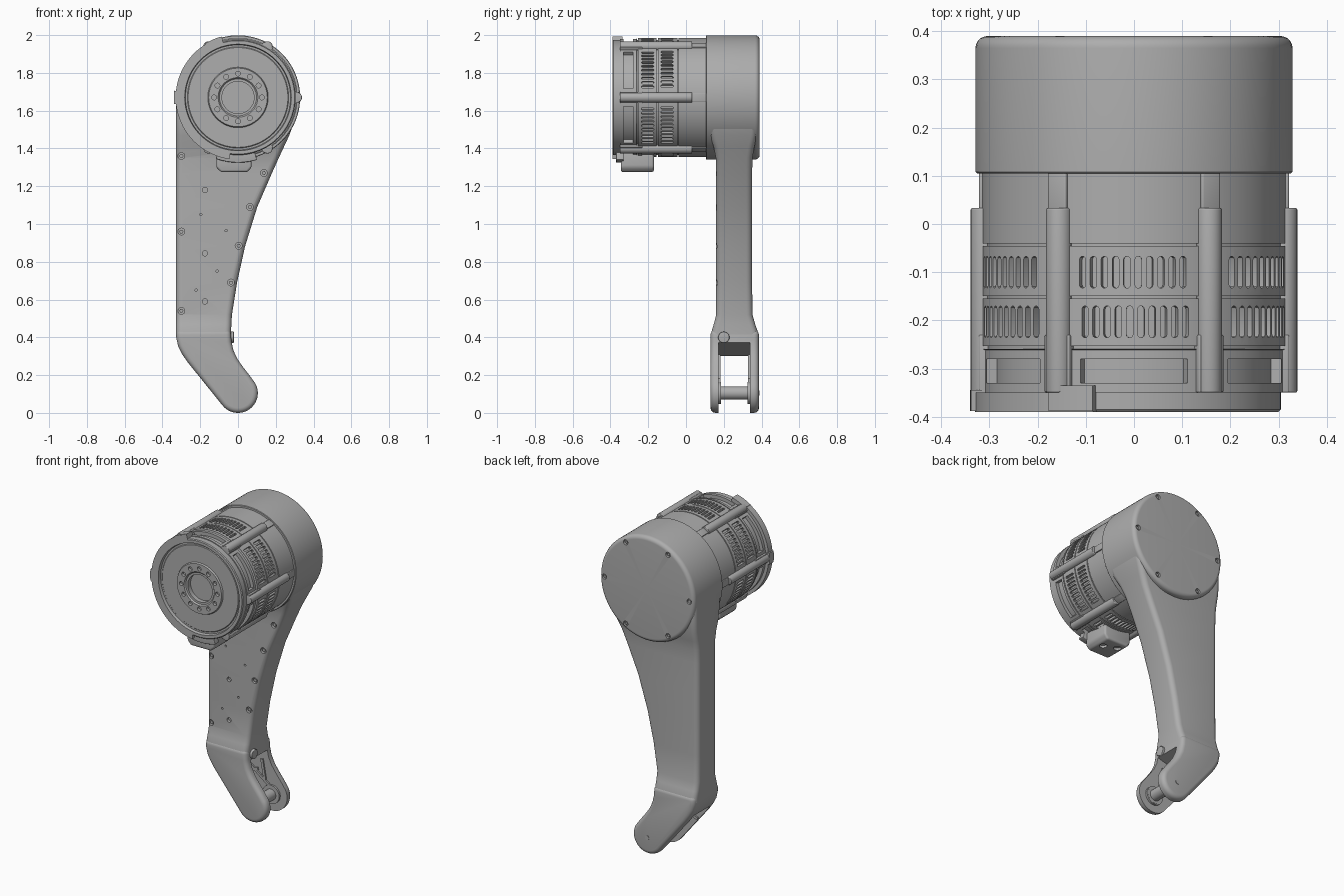
import bpy, bmesh
from math import sin, cos, pi, radians
from mathutils import Matrix, Vector

if "Cube" in bpy.data.objects:
    bpy.data.objects.remove(bpy.data.objects["Cube"])

GREY = (0.42, 0.42, 0.42, 1)
metal = bpy.data.materials.new("grey metal")
metal.use_nodes = True
metal.diffuse_color = GREY
metal.node_tree.nodes["Principled BSDF"].inputs["Base Color"].default_value = GREY

HUB_Z = 1.67     # height of the motor axis
PIN_Z = 0.105    # height of the lower pin


def finish(bm, name, bevel=0, cutter=None):
    """Turn a bmesh into a shaded object, with optional bevel and cut."""
    bmesh.ops.remove_doubles(bm, verts=bm.verts, dist=1e-5)
    bmesh.ops.recalc_face_normals(bm, faces=bm.faces)
    mesh = bpy.data.meshes.new(name)
    bm.to_mesh(mesh)
    bm.free()
    ob = bpy.data.objects.new(name, mesh)
    bpy.context.collection.objects.link(ob)
    mesh.materials.append(metal)
    if bevel:
        mod = ob.modifiers.new("bevel", 'BEVEL')
        mod.width, mod.segments = bevel, 4
        mod.limit_method, mod.angle_limit = 'ANGLE', radians(40)
    if cutter:
        mod = ob.modifiers.new("cut", 'BOOLEAN')
        mod.operation, mod.solver, mod.object = 'DIFFERENCE', 'EXACT', cutter
    if bevel or cutter:
        graph = bpy.context.evaluated_depsgraph_get()
        ob.data = bpy.data.meshes.new_from_object(ob.evaluated_get(graph))
        ob.modifiers.clear()
    if cutter:
        bpy.data.objects.remove(cutter)
    bpy.ops.object.select_all(action='DESELECT')
    ob.select_set(True)
    bpy.context.view_layer.objects.active = ob
    bpy.ops.object.shade_smooth_by_angle(angle=radians(35))
    return ob


def prism(bm, pts, y0, y1, m=Matrix()):
    """Outline in x, z extruded along y."""
    a, b = ([bm.verts.new(m @ Vector((x, y, z))) for x, z in pts] for y in (y0, y1))
    bm.faces.new(a)
    bm.faces.new(b[::-1])
    for i in range(len(a)):
        j = (i + 1) % len(a)
        bm.faces.new((a[i], b[i], b[j], a[j]))


def arc(cx, cz, r, a0, a1, n):
    return [(cx + r * cos(radians(a0 + (a1 - a0) * i / n)),
             cz + r * sin(radians(a0 + (a1 - a0) * i / n))) for i in range(n + 1)]


def disc(x, z, r, n=24):
    return arc(x, z, r, 0, 360 - 360 / n, n - 1)


def band(a0, a1, r0, r1, n=16):
    return arc(0, HUB_Z, r1, a0, a1, n) + arc(0, HUB_Z, r0, a1, a0, n)


def lathe(bm, profile, cx, cz, steps=96):
    """Spin a (radius, y) profile around a line along y."""
    vs = [bm.verts.new((cx + r, y, cz)) for r, y in profile]
    es = [bm.edges.new(p) for p in zip(vs, vs[1:])]
    bmesh.ops.spin(bm, geom=vs + es, cent=(cx, 0, cz), axis=(0, 1, 0),
                   angle=2 * pi, steps=steps)


def radial(ang, r, y):
    """Frame whose x is tangent, y points outward and z runs along the axis."""
    c, s = cos(radians(ang)), sin(radians(ang))
    return Matrix(((-s, c, 0, r * c), (0, 0, 1, y), (c, s, 0, HUB_Z + r * s), (0, 0, 0, 1)))


# Motor body: vents, side windows and bolt holes are cut into one turned shape
cuts = bmesh.new()
for k in range(6):
    mid = 30 + 60 * k
    for y, shift in ((-0.1, 0.5), (-0.203, -0.5)):
        slot = arc(0, 0.026, 0.007, 0, 180, 5) + arc(0, -0.026, 0.007, 180, 360, 5)
        for i in range(10):
            prism(cuts, slot, -0.018, 0.03, radial(mid + (i - 4.5) * 4.3 + shift, 0.315, y))
    prism(cuts, band(mid - 21, mid + 21, 0.288, 0.35), -0.33, -0.28)
for x, z in disc(0, HUB_Z, 0.126, 12):
    prism(cuts, disc(x, z, 0.013, 12), -0.41, -0.368)
cutter = finish(cuts, "motor_cutter")
cutter.hide_render = True

body = bmesh.new()
groove = [(0.315, 0), (0.305, 0), (0.305, -0.006), (0.315, -0.006)]
profile = [(0, 0.12), (0.315, 0.12)]
for y in (-0.04, -0.149, -0.253):
    profile += [(r, y + d) for r, d in groove]
profile += [(0.31, -0.262), (0.31, -0.35), (0.305, -0.35), (0.305, -0.385), (0.3, -0.39),
            (0.282, -0.39), (0.278, -0.372), (0.268, -0.372), (0.264, -0.376),
            (0.16, -0.376), (0.155, -0.386), (0.105, -0.386), (0.098, -0.378),
            (0.085, -0.378), (0.085, -0.35), (0, -0.35)]
lathe(body, profile, 0, HUB_Z)
finish(body, "motor_body", cutter=cutter)

# Lengthwise ribs joining the motor rings
ribs = bmesh.new()
for k in range(6):
    m = radial(60 * k, 0, 0)
    for pts, lo, hi in (((-0.022, 0.022), 0.03, 0.11), ((-0.03, 0.03), -0.35, -0.23)):
        a, b = pts
        prism(ribs, [(a, lo), (b, lo), (b, hi), (a, hi)], 0.29, 0.322, m)
    x, z = 0.312 * cos(radians(60 * k)), HUB_Z + 0.312 * sin(radians(60 * k))
    prism(ribs, disc(x, z, 0.027), -0.35, 0.033)
finish(ribs, "motor_ribs", bevel=0.004)

# Half flange on the motor front and its top notch block
flange = bmesh.new()
prism(flange, band(105, 262, 0.295, 0.33, 40), -0.39, -0.35)
prism(flange, band(174, 186, 0.3, 0.34, 6), -0.388, -0.345)
prism(flange, band(105, 122, 0.3, 0.334, 6), -0.388, -0.335)
finish(flange, "motor_flange")

# Cable connector below the motor
plug = bmesh.new()
prism(plug, [(-0.115, 1.38), (-0.115, 1.3), (-0.09, 1.275), (0.05, 1.275),
             (0.072, 1.3), (0.072, 1.38)], -0.345, -0.17)
ports = bmesh.new()
for x in (-0.06, 0.02):
    prism(ports, disc(x, 0.22, 0.022), 1.2, 1.29, Matrix.Rotation(pi / 2, 4, 'X'))
    for v in ports.verts:
        if v.co.z > 0.5 or v.co.z < -0.5:
            v.co.y, v.co.z = -0.25 + (abs(v.co.y) - 0.22), abs(v.co.z)
port_cutter = finish(ports, "port_cutter")
port_cutter.hide_render = True
finish(plug, "cable_connector", bevel=0.012, cutter=port_cutter)
tab = bmesh.new()
prism(tab, band(250, 287, 0.29, 0.345), -0.37, -0.33)
finish(tab, "connector_tab", bevel=0.004)

# Round housing at the top of the leg, with six recessed screws behind
holes, heads = bmesh.new(), bmesh.new()
for x, z in disc(0, HUB_Z, 0.295, 6):
    prism(holes, disc(x, z, 0.016, 16), 0.376, 0.42)
    prism(heads, disc(x, z, 0.009, 6), 0.37, 0.385)
cutter = finish(holes, "housing_cutter")
cutter.hide_render = True
housing = bmesh.new()
lathe(housing, [(0, 0.105), (0.326, 0.105), (0.329, 0.108), (0.329, 0.365)]
      + [(r, y) for r, y in arc(0.304, 0.365, 0.025, 15, 90, 6)] + [(0, 0.39)], 0, HUB_Z)
finish(housing, "hip_housing", cutter=cutter)

# Leg shell lofted from rounded sections: z, right edge, front, back
sections = [(0.4, -0.037, 0.133, 0.382), (0.43, -0.037, 0.135, 0.38), (0.47, -0.035, 0.147, 0.366),
            (0.52, -0.032, 0.16, 0.352), (0.69, -0.005, 0.16, 0.35), (0.88, 0.037, 0.16, 0.35),
            (1.09, 0.102, 0.16, 0.35), (1.27, 0.18, 0.16, 0.35), (1.35, 0.216, 0.158, 0.352),
            (1.41, 0.244, 0.146, 0.362), (1.47, 0.272, 0.125, 0.376), (1.55, 0.3, 0.112, 0.38),
            (1.67, 0.32, 0.112, 0.38)]
leg = bmesh.new()
rings = []
R = 0.032
for z, right, front, back in sections:
    left = -0.328
    pts = (arc(right - R, back - R, R, 0, 90, 5) + arc(left + R, back - R, R, 90, 180, 5)
           + arc(left + R, front + R, R, 180, 270, 5) + arc(right - R, front + R, R, 270, 360, 5))
    rings.append([leg.verts.new((x, y, z)) for x, y in pts])
for a, b in zip(rings, rings[1:]):
    for i in range(len(a)):
        j = (i + 1) % len(a)
        leg.faces.new((a[i], a[j], b[j], b[i]))
leg.faces.new(rings[0])
leg.faces.new(rings[-1])

holes = bmesh.new()
screws = [(-0.3, 1.36), (-0.3, 0.96), (-0.3, 0.54), (0.137, 1.27),
          (0.063, 1.09), (0.003, 0.885), (-0.037, 0.69)]
bores = [(-0.175, 1.18), (-0.175, 0.845), (-0.175, 0.59)]
pinholes = [(-0.197, 1.05), (-0.063, 0.965), (-0.11, 0.75), (-0.222, 0.65)]
for group, r in ((screws, 0.018), (bores, 0.014), (pinholes, 0.006)):
    for x, z in group:
        prism(holes, disc(x, z, r, 16), 0.1, 0.177)
for x, z in screws:
    prism(heads, disc(x, z, 0.011, 6), 0.166, 0.18)
cutter = finish(holes, "leg_cutter")
cutter.hide_render = True
finish(leg, "leg_shell", cutter=cutter)
finish(heads, "screw_heads")

# Forked lower end
slot = bmesh.new()
prism(slot, [(-0.4, 0.27), (-0.27, 0.305), (-0.02, 0.375), (0.3, 0.4), (0.3, -0.1), (-0.4, -0.1)],
      0.173, 0.338)
cutter = finish(slot, "fork_cutter")
cutter.hide_render = True
fork = bmesh.new()
prism(fork, arc(0, PIN_Z, PIN_Z, 218, 390, 20)
      + [(0.06, 0.2), (0.025, 0.245), (-0.003, 0.285), (-0.024, 0.33), (-0.035, 0.38), (-0.038, 0.44),
         (-0.326, 0.44), (-0.325, 0.39), (-0.316, 0.35), (-0.295, 0.31), (-0.268, 0.27)],
      0.13, 0.386)
finish(fork, "fork", bevel=0.026, cutter=cutter)

# Pin with collars, end covers and the ribs inside the fork
pin = bmesh.new()
for r, y0, y1 in ((0.035, 0.15, 0.36), (0.058, 0.165, 0.185), (0.058, 0.326, 0.345),
                  (0.014, 0.37, 0.389), (0.052, 0.14, 0.186)):
    prism(pin, disc(0, PIN_Z, r, 32), y0, y1)
finish(pin, "lower_pin")
webs = bmesh.new()
for y0, y1 in ((0.165, 0.182), (0.329, 0.345)):
    for x, z, tilt, half in ((-0.1, 0.22, 37, 0.11), (-0.055, 0.24, 80, 0.07), (-0.15, 0.22, -20, 0.06)):
        m = Matrix.Translation((x, 0, z)) @ Matrix.Rotation(radians(tilt - 90), 4, 'Y')
        prism(webs, [(-0.008, -half), (0.008, -half), (0.008, half), (-0.008, half)], y0, y1, m)
finish(webs, "fork_webs")

# Cable outlet above the fork
outlet = bmesh.new()
turn = Matrix.Rotation(-pi / 2, 4, 'Z')
prism(outlet, disc(-0.2, 0.4, 0.03), -0.1, -0.022, turn)
finish(outlet, "cable_outlet", bevel=0.004)
